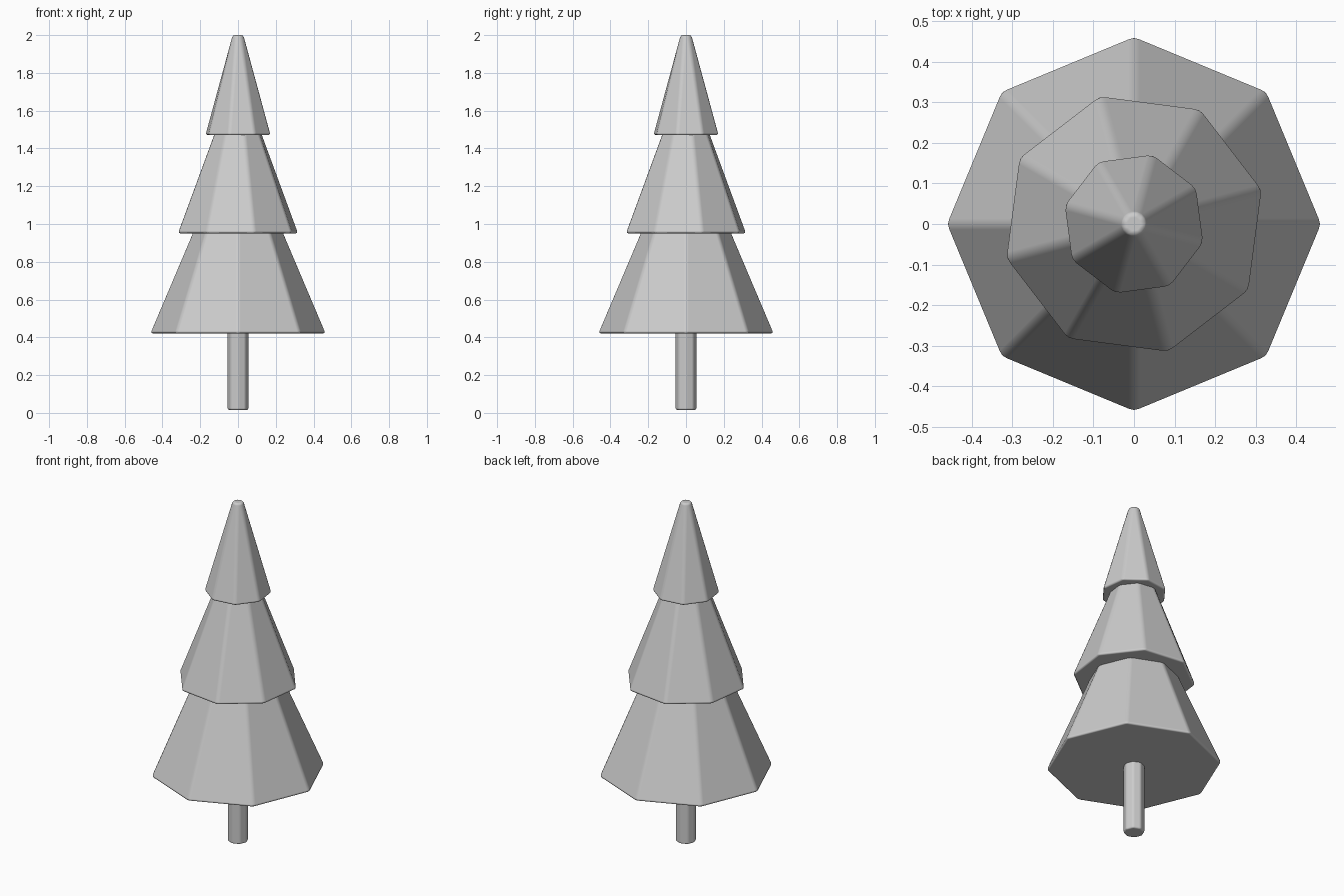
import bpy
import math

cube = bpy.data.objects.get("Cube")
if cube:
    bpy.data.objects.remove(cube, do_unlink=True)

# Single plain grey material
grey = bpy.data.materials.new("light_grey")
grey.use_nodes = True
colour = (0.6, 0.6, 0.6, 1)
grey.diffuse_color = colour
grey.node_tree.nodes["Principled BSDF"].inputs["Base Color"].default_value = colour


def octagon_part(name, r_bottom, r_top, z_bottom, z_top, turn, bevel):
    """Tapered eight-sided solid with softly rounded edges; one corner at angle turn."""
    bpy.ops.mesh.primitive_cone_add(
        vertices=8, radius1=r_bottom, radius2=r_top, depth=z_top - z_bottom,
        location=(0, 0, (z_bottom + z_top) / 2), rotation=(0, 0, math.radians(turn)))
    part = bpy.context.object
    part.name = name
    part.data.materials.append(grey)
    bpy.ops.object.shade_smooth()
    mod = part.modifiers.new("soft_edges", "BEVEL")
    mod.width = bevel
    mod.segments = 2
    mod.limit_method = 'ANGLE'
    mod.angle_limit = math.radians(20)
    mod.harden_normals = True
    return part


# Trunk, reaching into the lowest tier
octagon_part("trunk", 0.057, 0.057, 0.015, 0.6, 0, 0.01)

# Three foliage tiers, each turned a little further than the one below
octagon_part("lower_foliage", 0.467, 0.2, 0.42, 1.05, 0, 0.015)
octagon_part("middle_foliage", 0.331, 0.095, 0.95, 1.57, 15, 0.015)
octagon_part("upper_foliage", 0.18, 0.031, 1.47, 2.0, 30, 0.013)
